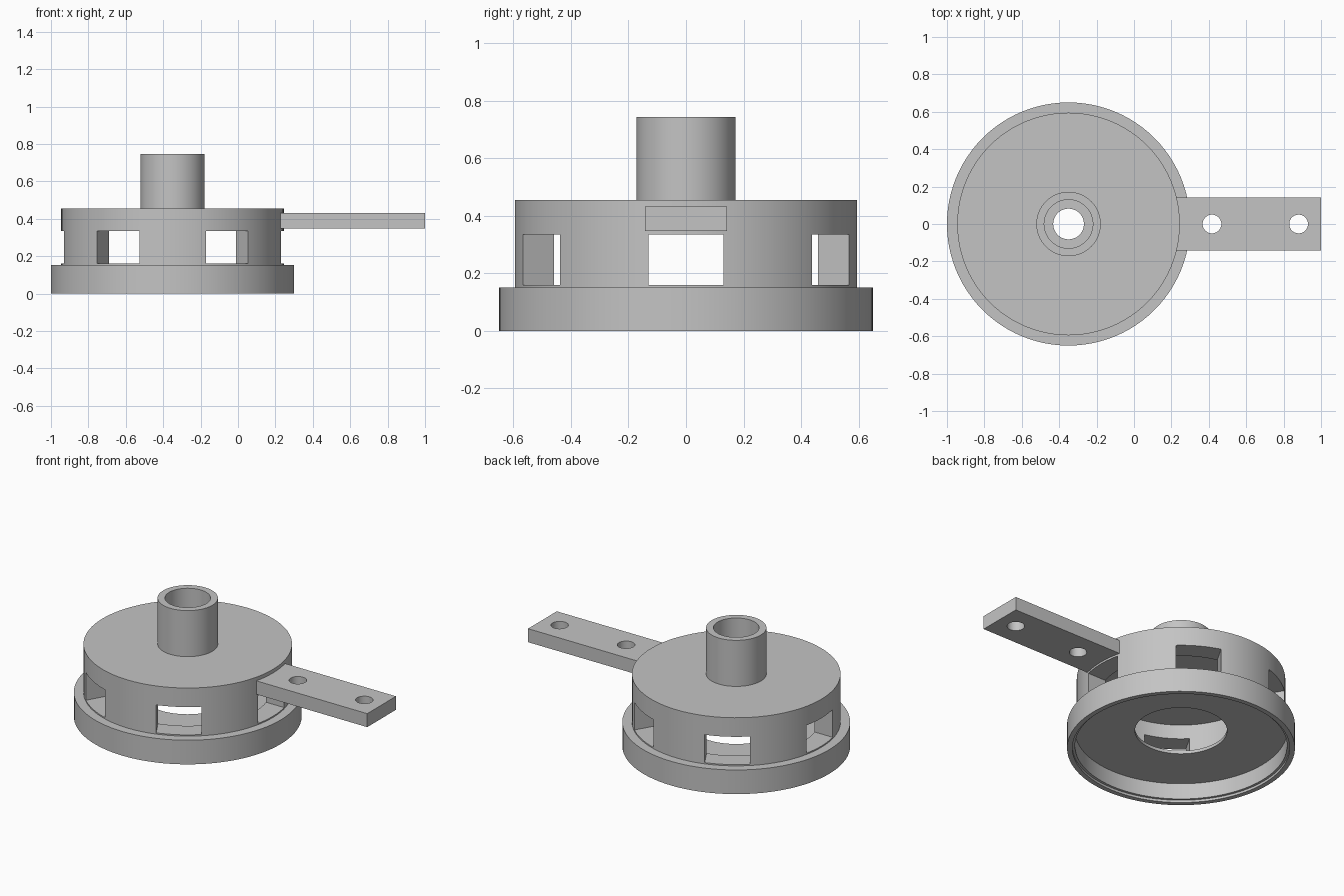
import bpy, bmesh, math
from mathutils import Matrix, Vector

cube = bpy.data.objects.get("Cube")
if cube:
    bpy.data.objects.remove(cube, do_unlink=True)

AXIS_X = -0.35
COLOUR = (0.55, 0.55, 0.55, 1)

grey = bpy.data.materials.new("plain grey")
grey.use_nodes = True
grey.diffuse_color = COLOUR
grey.node_tree.nodes["Principled BSDF"].inputs["Base Color"].default_value = COLOUR


def add_object(name, bm):
    bmesh.ops.recalc_face_normals(bm, faces=bm.faces)
    mesh = bpy.data.meshes.new(name)
    bm.to_mesh(mesh)
    bm.free()
    mesh.materials.append(grey)
    obj = bpy.data.objects.new(name, mesh)
    bpy.context.collection.objects.link(obj)
    return obj


def lathe(name, profile, steps=96):
    """Turn a closed (radius, height) profile round the main axis."""
    bm = bmesh.new()
    verts = [bm.verts.new((r, 0, z)) for r, z in profile]
    edges = [bm.edges.new((verts[i - 1], verts[i])) for i in range(len(verts))]
    bmesh.ops.spin(bm, geom=verts + edges, cent=(0, 0, 0), axis=(0, 0, 1),
                   angle=math.tau, steps=steps, use_merge=True)
    bmesh.ops.remove_doubles(bm, verts=bm.verts, dist=1e-5)
    bmesh.ops.translate(bm, verts=bm.verts, vec=(AXIS_X, 0, 0))
    return add_object(name, bm)


def add_box(bm, low, high, turn=Matrix()):
    low, high = Vector(low), Vector(high)
    place = turn @ Matrix.Translation((low + high) / 2) @ Matrix.Diagonal((*(high - low), 1))
    bmesh.ops.create_cube(bm, size=1, matrix=place)


def cut(obj, cutters):
    """Subtract the cutters, then shade curved faces smooth."""
    bpy.context.view_layer.objects.active = obj
    for cutter in cutters:
        mod = obj.modifiers.new("cut", "BOOLEAN")
        mod.operation = "DIFFERENCE"
        mod.solver = "EXACT"
        mod.object = cutter
        bpy.ops.object.modifier_apply(modifier=mod.name)
    for cutter in cutters:
        bpy.data.objects.remove(cutter, do_unlink=True)
    bpy.ops.object.select_all(action="DESELECT")
    obj.select_set(True)
    bpy.ops.object.shade_smooth_by_angle(angle=math.radians(30))


# Hollow housing: skirt, drum, lid, stepped spout and floor with a round opening
housing = lathe("housing", [
    (0.65, 0), (0.65, 0.152), (0.595, 0.152), (0.595, 0.455),
    (0.172, 0.455), (0.172, 0.745), (0.13, 0.745), (0.13, 0.455),
    (0.082, 0.455), (0.082, 0.425), (0.473, 0.425), (0.473, 0.135),
    (0.263, 0.135), (0.263, 0.115), (0.605, 0.115), (0.605, 0.015),
    (0.62, 0.015), (0.62, 0)])

# Six windows, cut by three bars across the drum
bars = []
for i in range(3):
    bm = bmesh.new()
    turn = Matrix.Translation((AXIS_X, 0, 0)) @ Matrix.Rotation(i * math.pi / 3, 4, "Z")
    add_box(bm, (-0.8, -0.13, 0.16), (0.8, 0.13, 0.335), turn)
    bars.append(add_object("window_cutter", bm))
    bars[-1].hide_render = True
cut(housing, bars)

# Mounting arm with two bolt holes
bm = bmesh.new()
add_box(bm, (0.17, -0.143, 0.347), (1, 0.143, 0.432))
arm = add_object("mounting_arm", bm)
drills = []
for x in (0.417, 0.88):
    bm = bmesh.new()
    bmesh.ops.create_cone(bm, cap_ends=True, segments=48, radius1=0.05, radius2=0.05,
                          depth=0.4, matrix=Matrix.Translation((x, 0, 0.39)))
    drills.append(add_object("bolt_hole_cutter", bm))
    drills[-1].hide_render = True
cut(arm, drills)
